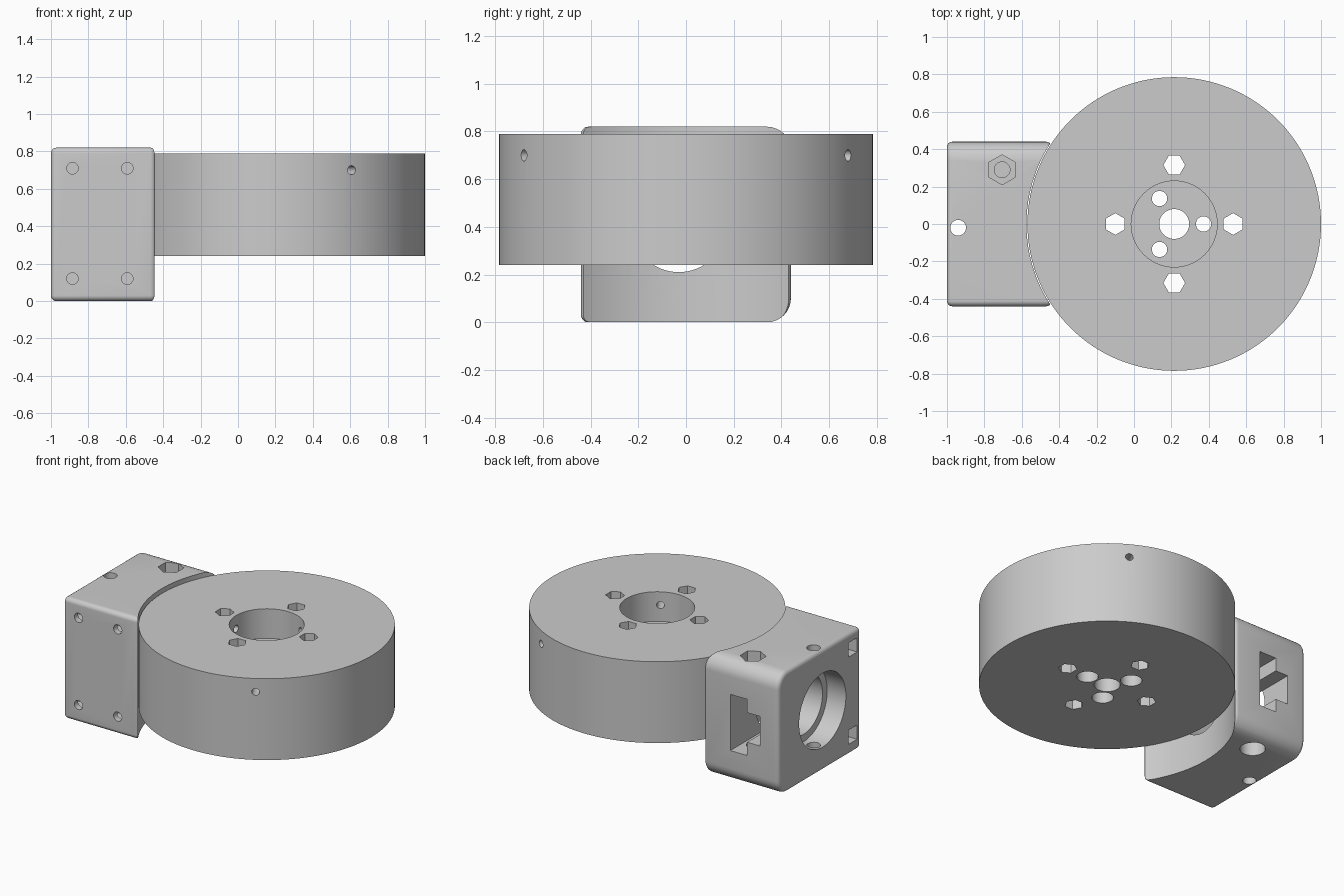
import bpy, bmesh, math
from mathutils import Vector, Matrix

if "Cube" in bpy.data.objects:
    bpy.data.objects.remove(bpy.data.objects["Cube"])

grey = bpy.data.materials.new("plain_grey")
grey.use_nodes = True
grey.diffuse_color = (0.6, 0.6, 0.6, 1)
grey.node_tree.nodes["Principled BSDF"].inputs["Base Color"].default_value = (0.6, 0.6, 0.6, 1)

Z = Vector((0, 0, 1))


def add_object(name, bm):
    bmesh.ops.recalc_face_normals(bm, faces=bm.faces)
    mesh = bpy.data.meshes.new(name)
    bm.to_mesh(mesh)
    bm.free()
    mesh.materials.append(grey)
    obj = bpy.data.objects.new(name, mesh)
    bpy.context.collection.objects.link(obj)
    return obj


def rod(name, start, end, radius, sides=32, spin=0.0):
    """Prism or cylinder running from start to end."""
    start, end = Vector(start), Vector(end)
    axis = end - start
    turn = Matrix() if axis.normalized() == Z else axis.to_track_quat('Z', 'Y').to_matrix().to_4x4()
    place = Matrix.Translation((start + end) / 2) @ turn @ Matrix.Rotation(spin, 4, 'Z')
    bm = bmesh.new()
    bmesh.ops.create_cone(bm, cap_ends=True, segments=sides, radius1=radius,
                          radius2=radius, depth=axis.length, matrix=place)
    return add_object(name, bm)


def block_mesh(low, high):
    low, high = Vector(low), Vector(high)
    bm = bmesh.new()
    bmesh.ops.create_cube(bm, size=1, matrix=Matrix.Translation((low + high) / 2)
                          @ Matrix.Diagonal((*(high - low), 1)))
    return bm


def cut(target, cutter):
    cutter.hide_render = True
    mod = target.modifiers.new("cut", 'BOOLEAN')
    mod.operation = 'DIFFERENCE'
    mod.solver = 'EXACT'
    mod.object = cutter
    bpy.context.view_layer.objects.active = target
    bpy.ops.object.modifier_apply(modifier=mod.name)
    bpy.data.objects.remove(cutter)


# Drum: thick disc with a bore, through holes and radial set screw holes
CX, BASE, TOP, FLOOR = 0.215, 0.24, 0.79, 0.59
drum = rod("drum", (CX, 0, BASE), (CX, 0, TOP), 0.785, 128)
cut(drum, rod("bore", (CX, 0, FLOOR), (CX, 0, 1), 0.23, 64))
cut(drum, rod("shaft_hole", (CX, 0, 0), (CX, 0, 1), 0.08))
for i in range(4):
    a = i * math.pi / 2
    x, y = CX + 0.315 * math.cos(a), 0.315 * math.sin(a)
    cut(drum, rod("hex_hole", (x, y, 0), (x, y, 1), 0.058, 6, a))
for i in range(3):
    a = i * math.tau / 3
    x, y = CX + 0.157 * math.cos(a), 0.157 * math.sin(a)
    cut(drum, rod("screw_hole", (x, y, 0), (x, y, 0.7), 0.041))
    cut(drum, rod("screw_head_recess", (x, y, 0), (x, y, 0.45), 0.066))
    a += math.pi / 3
    c, s = math.cos(a), math.sin(a)
    cut(drum, rod("set_screw_hole", (CX + 0.15 * c, 0.15 * s, 0.7),
                  (CX + 0.9 * c, 0.9 * s, 0.7), 0.024, 20))

# Housing: rounded block, softer on the back edges
WIDE, TALL = 0.44, 0.82
bm = block_mesh((-1, -WIDE, 0), (-0.44, WIDE, TALL))


def along_x(edge):
    a, b = edge.verts
    return abs(a.co.x - b.co.x) > 0.3


for side, radius in ((1, 0.1), (-1, 0.03)):
    edges = [e for e in bm.edges if along_x(e) and e.verts[0].co.y * side > 0.435
             and min(abs(e.verts[0].co.z), abs(e.verts[0].co.z - TALL)) < 0.001]
    bmesh.ops.bevel(bm, geom=edges, offset=radius, segments=8, profile=0.5, affect='EDGES')
rim = [e for e in bm.edges if not along_x(e)]
bmesh.ops.bevel(bm, geom=rim, offset=0.028, segments=4, profile=0.5, affect='EDGES')
housing = add_object("housing", bm)

# Concave seat that clears the drum
cut(housing, rod("drum_clearance", (CX, 0, -1), (CX, 0, 2), 0.79, 128))

# Stepped round opening in the outer end
cut(housing, rod("opening", (-1.2, -0.03, 0.41), (-0.86, -0.03, 0.41), 0.25, 64))
cut(housing, rod("inner_opening", (-0.9, -0.03, 0.41), (-0.3, -0.03, 0.41), 0.2, 64))

# Stepped slot in the back
cut(housing, add_object("tall_slot", block_mesh((-0.765, 0.1, 0.22), (-0.64, 0.6, 0.6))))
cut(housing, add_object("short_slot", block_mesh((-0.86, 0.1, 0.31), (-0.75, 0.6, 0.51))))

# Vertical screw holes, nut recess and head recess
cut(housing, rod("edge_hole", (-0.94, -0.02, -1), (-0.94, -0.02, 2), 0.042))
cut(housing, rod("bolt_hole", (-0.705, 0.29, 0.1), (-0.705, 0.29, 0.8), 0.042))
cut(housing, rod("nut_recess", (-0.705, 0.29, 0.73), (-0.705, 0.29, 1), 0.08, 6))
cut(housing, rod("head_recess", (-0.705, 0.29, -0.2), (-0.705, 0.29, 0.09), 0.078))

# Front screw holes and the square nut channels behind them
for z in (0.12, 0.71):
    cut(housing, add_object("nut_channel", block_mesh((-1.2, -0.4, z - 0.048), (-0.54, -0.31, z + 0.048))))
    for x in (-0.885, -0.592):
        cut(housing, rod("front_hole", (x, -0.6, z), (x, -0.25, z), 0.031, 24))

# Smooth curved walls, keep edges sharp
bpy.ops.object.select_all(action='DESELECT')
for obj in (drum, housing):
    obj.select_set(True)
bpy.context.view_layer.objects.active = drum
bpy.ops.object.shade_smooth_by_angle(angle=math.radians(25))
